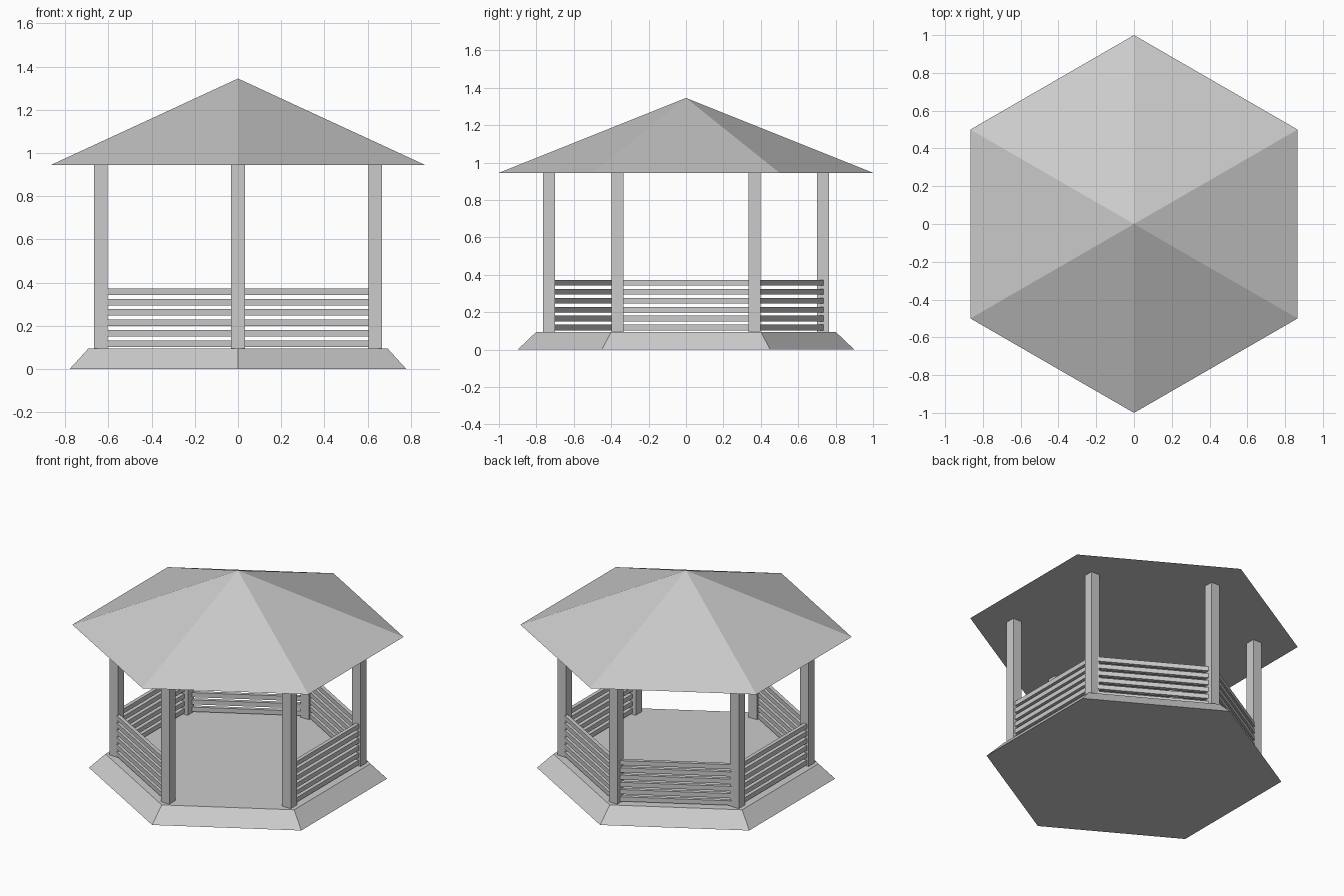
import bpy, bmesh
from math import sin, cos, radians
from mathutils import Vector, Matrix

if "Cube" in bpy.data.objects:
    bpy.data.objects.remove(bpy.data.objects["Cube"])

def finish(bm, name):
    bmesh.ops.recalc_face_normals(bm, faces=bm.faces[:])
    me = bpy.data.meshes.new(name)
    bm.to_mesh(me)
    bm.free()
    ob = bpy.data.objects.new(name, me)
    bpy.context.collection.objects.link(ob)
    return ob

def corner(i, r, z=0.0):
    a = radians(-90 + 60 * i)
    return Vector((r * cos(a), r * sin(a), z))

def add_box(bm, centre, size, angle=0.0):
    m = (Matrix.Translation(centre) @ Matrix.Rotation(angle, 4, 'Z')
         @ Matrix.Diagonal((*size, 1)))
    bmesh.ops.create_cube(bm, size=1, matrix=m)

# Sloped hexagonal floor platform
bm = bmesh.new()
low = [bm.verts.new(corner(i, 0.90, 0.0)) for i in range(6)]
top = [bm.verts.new(corner(i, 0.80, 0.095)) for i in range(6)]
bm.faces.new(low)
bm.faces.new(top)
for i in range(6):
    j = (i + 1) % 6
    bm.faces.new((low[i], low[j], top[j], top[i]))
finish(bm, "platform")

# Hexagonal pyramid roof with flat underside
bm = bmesh.new()
eave = [bm.verts.new(corner(i, 1.0, 0.945)) for i in range(6)]
apex = bm.verts.new((0, 0, 1.345))
bm.faces.new(eave)
for i in range(6):
    bm.faces.new((eave[i], eave[(i + 1) % 6], apex))
finish(bm, "roof")

# Square posts, all aligned to the axes
for i in range(6):
    bm = bmesh.new()
    add_box(bm, corner(i, 0.733, 0.52), (0.063, 0.063, 0.85))
    finish(bm, f"post_{i + 1}")

# Slatted railings on every side except the front-right entrance (side 0)
for i in range(1, 6):
    a, b = corner(i, 0.733), corner(i + 1, 0.733)
    mid, along = (a + b) / 2, b - a
    mid += mid.normalized() * 0.006
    angle = radians(60 * i + 30)
    bm = bmesh.new()
    for k in range(6):
        add_box(bm, mid + Vector((0, 0, 0.118 + 0.048 * k)),
                (along.length, 0.024, 0.03), angle)
    finish(bm, f"railing_{i}")
